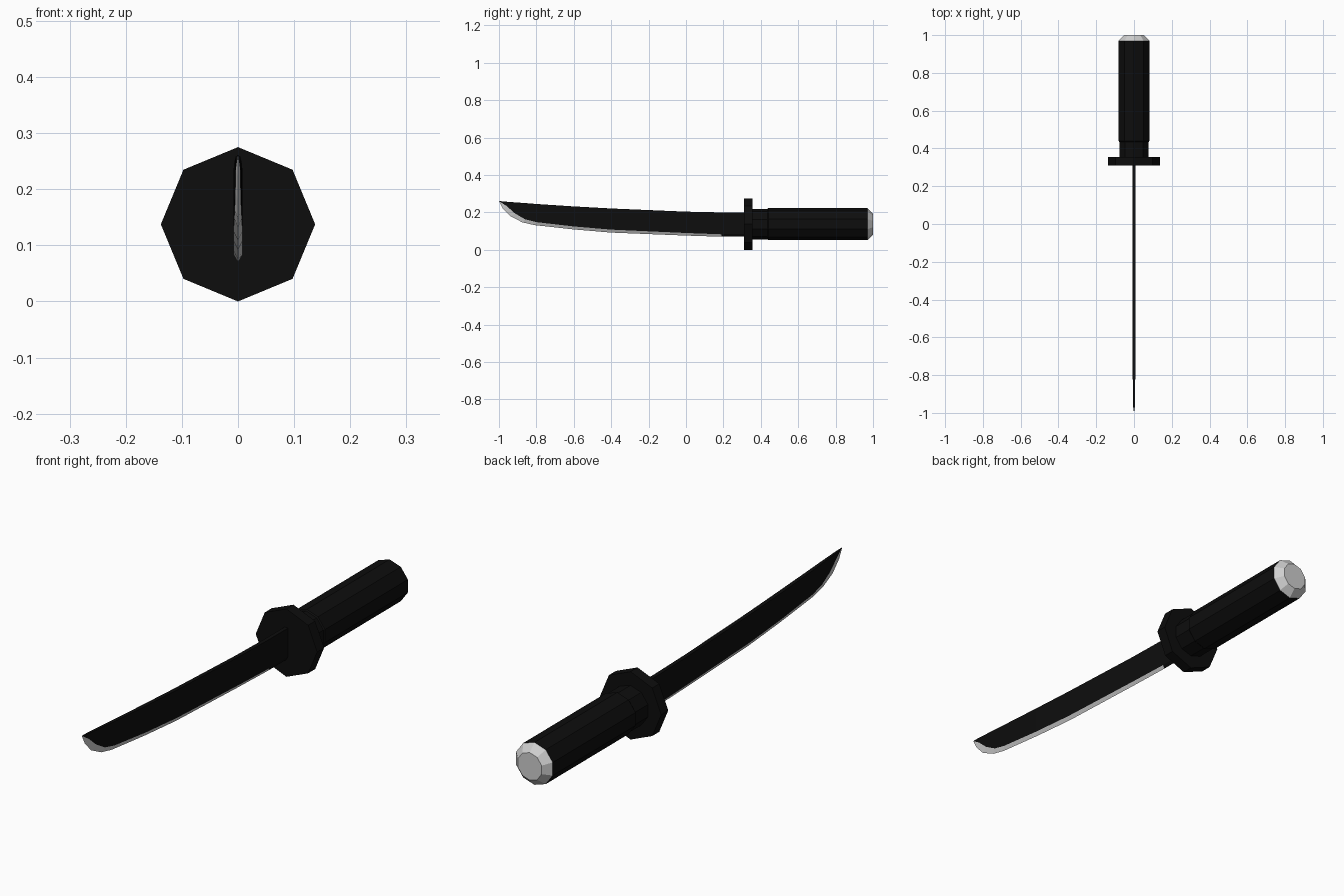
import bpy, math

if "Cube" in bpy.data.objects:
    bpy.data.objects.remove(bpy.data.objects["Cube"])

ZC = 0.1375  # height of the handle axis


def material(name, v):
    m = bpy.data.materials.new(name)
    m.diffuse_color = (v, v, v, 1)
    m.use_nodes = True
    m.node_tree.nodes["Principled BSDF"].inputs["Base Color"].default_value = m.diffuse_color
    return m


black = material("black", 0.004)
steel = material("light grey steel", 0.62)


def make(name, verts, faces, mats, indices=None):
    me = bpy.data.meshes.new(name)
    me.from_pydata(verts, [], faces)
    for m in mats:
        me.materials.append(m)
    if indices:
        for p, i in zip(me.polygons, indices):
            p.material_index = i
    ob = bpy.data.objects.new(name, me)
    bpy.context.collection.objects.link(ob)
    # consistent outward normals
    import bmesh
    bm = bmesh.new()
    bm.from_mesh(me)
    bmesh.ops.recalc_face_normals(bm, faces=bm.faces)
    bm.to_mesh(me)
    bm.free()
    return ob


def turned(name, n, rings, mat):
    """Faceted solid along y from (y, radius) rings, one corner pointing up."""
    verts = [(r * math.sin(2 * math.pi * k / n), y, ZC + r * math.cos(2 * math.pi * k / n))
             for y, r in rings for k in range(n)]
    faces = [(a * n + k, a * n + (k + 1) % n, (a + 1) * n + (k + 1) % n, (a + 1) * n + k)
             for a in range(len(rings) - 1) for k in range(n)]
    last = (len(rings) - 1) * n
    faces += [tuple(range(n)), tuple(range(last, last + n))]
    return make(name, verts, faces, [mat])


# guard, grip and pommel
turned("guard", 8, [(0.31, 0.1375), (0.355, 0.1375)], black)
turned("grip", 10, [(0.35, 0.082), (0.435, 0.082), (0.44, 0.086), (0.97, 0.086)], black)
turned("pommel_cap", 10, [(0.97, 0.086), (1.0, 0.056)], steel)

# blade stations: spine (y, z), bevel line (y, z), cutting edge (y, z), half thickness
stations = [
    ((0.32, 0.200), (0.32, 0.085), (0.32, 0.070), 0.008),
    ((0.19, 0.200), (0.19, 0.083), (0.19, 0.070), 0.008),
    ((0.00, 0.204), (0.00, 0.090), (0.00, 0.076), 0.008),
    ((-0.40, 0.221), (-0.40, 0.108), (-0.40, 0.092), 0.008),
    ((-0.60, 0.232), (-0.60, 0.125), (-0.60, 0.109), 0.008),
    ((-0.80, 0.245), (-0.80, 0.148), (-0.81, 0.132), 0.007),
    ((-0.86, 0.250), (-0.86, 0.163), (-0.875, 0.147), 0.006),
    ((-0.92, 0.254), (-0.915, 0.195), (-0.94, 0.180), 0.005),
    ((-0.97, 0.258), (-0.96, 0.235), (-0.98, 0.222), 0.004),
]
verts, faces, idx = [], [], []
for s, b, e, t in stations:
    verts += [(-t, *s), (t, *s), (t, *b), (0, *e), (-t, *b)]
for a in range(len(stations) - 1):
    for k in range(5):
        j = (k + 1) % 5
        faces.append((a * 5 + k, a * 5 + j, a * 5 + 5 + j, a * 5 + 5 + k))
        idx.append(1 if k in (2, 3) and a > 0 else 0)  # polished cutting bevel
tip = len(verts)
verts.append((0, -1.0, 0.261))
base = tip - 5
for k in range(5):
    faces.append((base + k, base + (k + 1) % 5, tip))
    idx.append(1 if k in (2, 3) else 0)
faces.append((0, 1, 2, 3, 4))
idx.append(0)
make("blade", verts, faces, [black, steel], idx)
